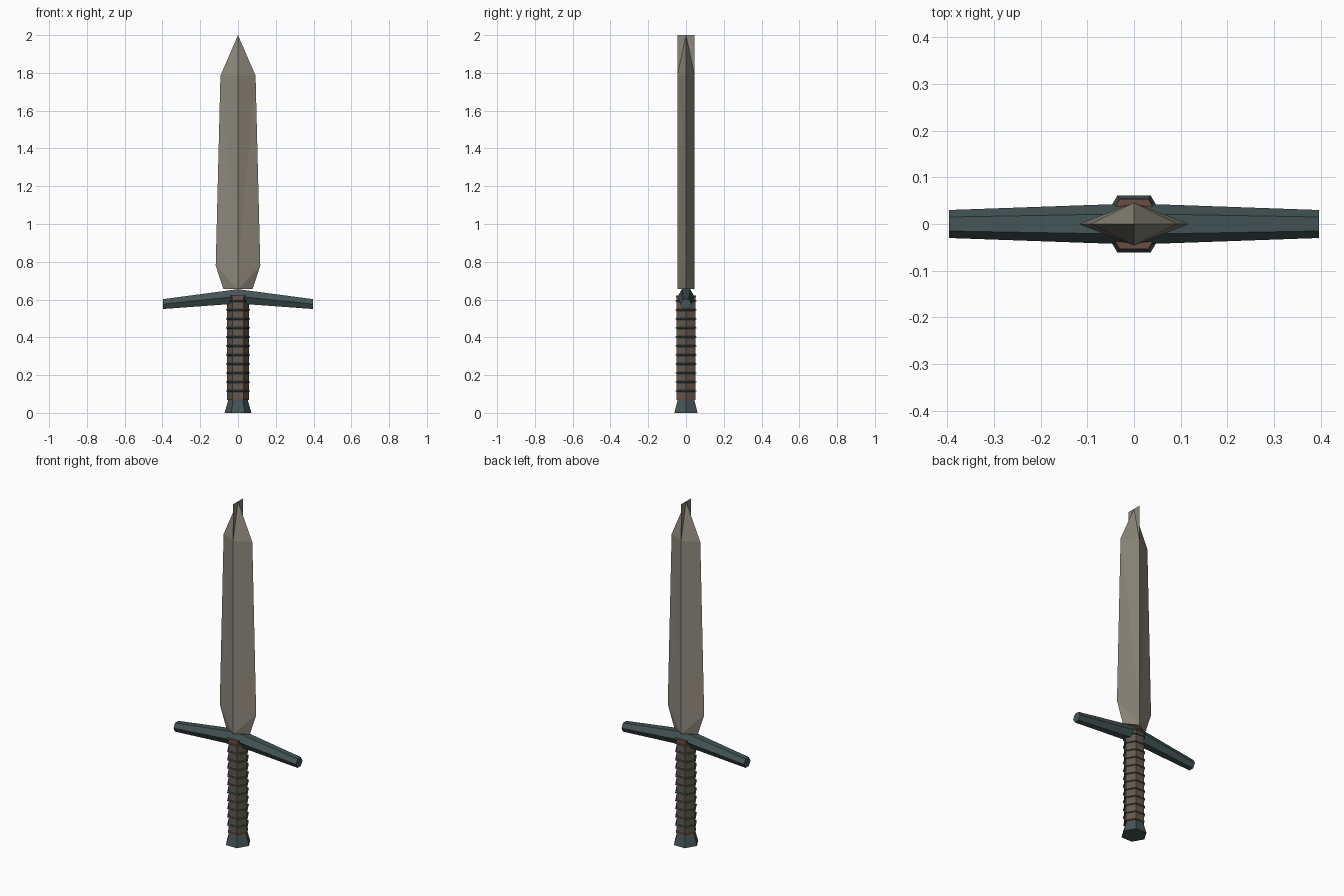
import bpy
import bmesh
from math import sin, cos, pi

cube = bpy.data.objects.get("Cube")
if cube:
    bpy.data.objects.remove(cube, do_unlink=True)


def material(name, rgb):
    mat = bpy.data.materials.new(name)
    mat.use_nodes = True
    mat.diffuse_color = (*rgb, 1)
    mat.node_tree.nodes["Principled BSDF"].inputs["Base Color"].default_value = (*rgb, 1)
    return mat


STEEL = material("warm grey steel", (0.27, 0.245, 0.195))
TEAL = material("dark teal metal", (0.058, 0.09, 0.093))
LEATHER = material("brown leather", (0.13, 0.10, 0.075))
RUST = material("red brown leather", (0.15, 0.075, 0.05))


def finish(name, bm, mat):
    mesh = bpy.data.meshes.new(name)
    bmesh.ops.recalc_face_normals(bm, faces=bm.faces)
    bm.to_mesh(mesh)
    bm.free()
    mesh.materials.append(mat)
    obj = bpy.data.objects.new(name, mesh)
    bpy.context.collection.objects.link(obj)
    return obj


def loft(name, rings, mat):
    """Join rings of points with flat quads and cap both ends."""
    bm = bmesh.new()
    loops = [[bm.verts.new(p) for p in ring] for ring in rings]
    n = len(loops[0])
    for low, high in zip(loops, loops[1:]):
        for i in range(n):
            j = (i + 1) % n
            bm.faces.new((low[i], low[j], high[j], high[i]))
    bm.faces.new(loops[0][::-1])
    bm.faces.new(loops[-1])
    return finish(name, bm, mat)


def hexagon(r):
    return [(r * cos(i * pi / 3), r * sin(i * pi / 3)) for i in range(6)]


def hex_column(name, profile, mat):
    return loft(name, [[(x, y, z) for x, y in hexagon(r)] for r, z in profile], mat)


# Blade: diamond section of constant thickness, pinched to an upright line at the tip
THICK = 0.046
bm = bmesh.new()
levels = [(0.077, 0.655), (0.118, 0.78), (0.093, 1.785), (0, 2)]
for side in (-1, 1):
    for face in (-1, 1):
        ridge = [bm.verts.new((0, face * THICK, z)) for w, z in levels]
        edge = [bm.verts.new((side * w, 0, z)) for w, z in levels]
        for k in range(len(levels) - 1):
            tris = [(ridge[k], edge[k], edge[k + 1]), (ridge[k], edge[k + 1], ridge[k + 1])]
            for t in tris:
                bm.faces.new(t if side * face < 0 else t[::-1])
        # quarter of the flat base
        base = bm.verts.new((0, 0, levels[0][1]))
        bm.faces.new((ridge[0], base, edge[0]))
bmesh.ops.remove_doubles(bm, verts=bm.verts, dist=0.0001)
finish("blade", bm, STEEL)

# Crossguard: hexagonal bar, drooping and thinning toward both ends
stations = [(-0.397, 0.03, 0.576), (0, 0.044, 0.617), (0.397, 0.03, 0.576)]
loft("crossguard",
     [[(x, y, cz + z) for y, z in hexagon(r)] for x, r, cz in stations], TEAL)

# Grip with red brown end bands
hex_column("grip", [(0.057, 0.07), (0.057, 0.62)], LEATHER)
hex_column("grip_lower_band", [(0.059, 0.068), (0.059, 0.078)], RUST)
hex_column("grip_upper_band", [(0.062, 0.612), (0.062, 0.622)], RUST)

# Raised binding rings around the grip
for i in range(11):
    z = 0.116 + i * 0.0477
    hex_column(f"grip_ring_{i + 1}",
               [(0.057, z - 0.005), (0.063, z - 0.002), (0.063, z + 0.002), (0.057, z + 0.005)],
               TEAL)

# Flared pommel
hex_column("pommel", [(0.071, 0), (0.051, 0.07)], TEAL)
